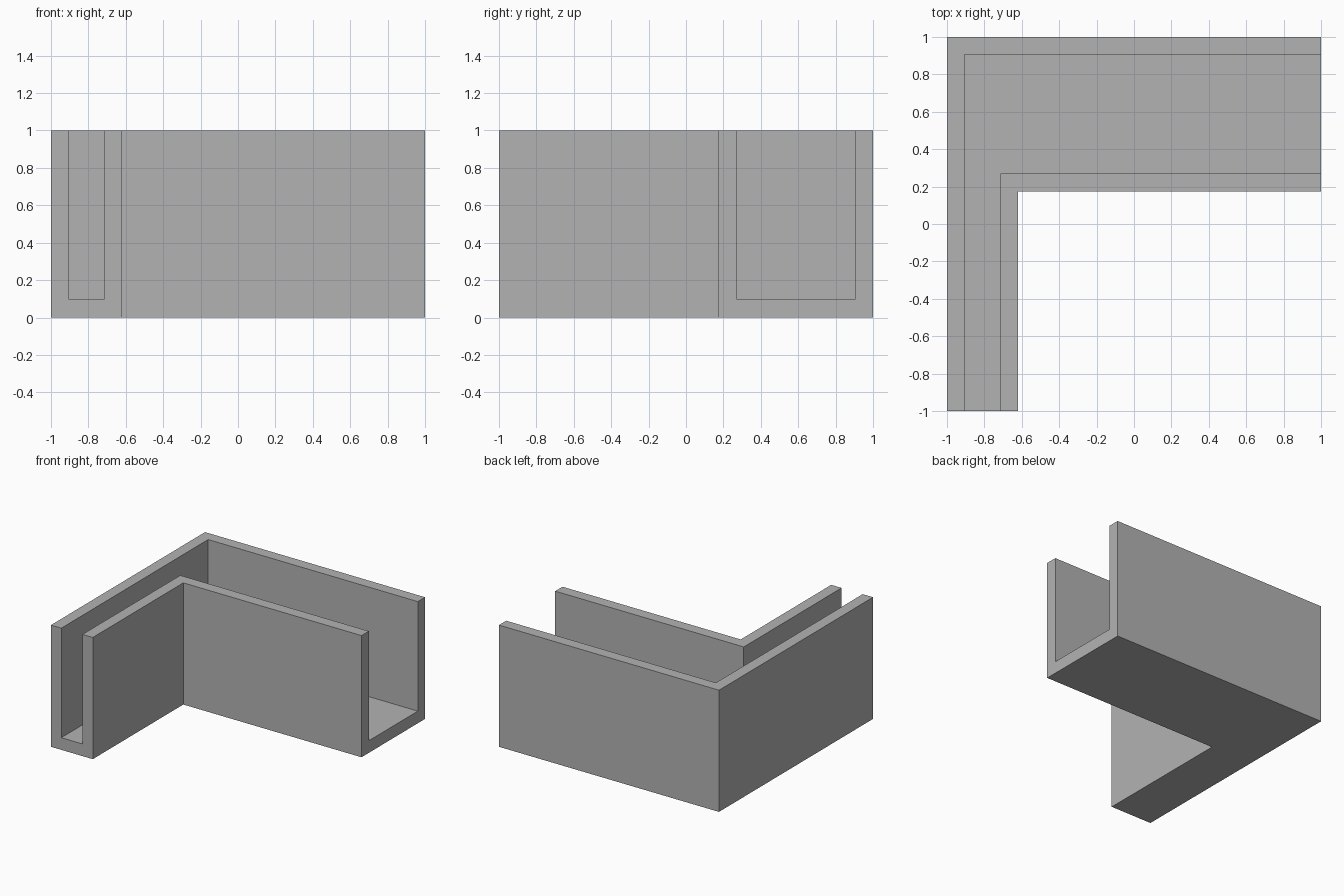
import bpy, bmesh

cube = bpy.data.objects.get("Cube")
if cube:
    bpy.data.objects.remove(cube, do_unlink=True)

# Plain grey material
grey = bpy.data.materials.new("light_grey")
grey.use_nodes = True
colour = (0.45, 0.45, 0.45, 1)
grey.diffuse_color = colour
grey.node_tree.nodes["Principled BSDF"].inputs["Base Color"].default_value = colour

# Wall lines as (x on the narrow arm, y on the wide arm), from outside to inside
outer_face, outer_inside = (-1, 1), (-0.906, 0.906)
inner_inside, inner_face = (-0.714, 0.27), (-0.62, 0.175)
height, floor = 1.0, 0.1

# U-shaped channel section, as wall line and height
section = [
    (outer_face, 0), (outer_face, height),
    (outer_inside, height), (outer_inside, floor),
    (inner_inside, floor), (inner_inside, height),
    (inner_face, height), (inner_face, 0),
]

# Sweep the section from the front end, round the mitred corner, to the side end
bm = bmesh.new()
front_end = [bm.verts.new((x, -1, z)) for (x, y), z in section]
corner = [bm.verts.new((x, y, z)) for (x, y), z in section]
side_end = [bm.verts.new((1, y, z)) for (x, y), z in section]
for a, b in ((front_end, corner), (corner, side_end)):
    for i in range(len(section)):
        j = (i + 1) % len(section)
        bm.faces.new((a[i], a[j], b[j], b[i]))

# Close both ends of the channel
bm.faces.new(front_end)
bm.faces.new(side_end)
bmesh.ops.recalc_face_normals(bm, faces=bm.faces)

mesh = bpy.data.meshes.new("corner_channel")
bm.to_mesh(mesh)
bm.free()
mesh.materials.append(grey)
channel = bpy.data.objects.new("corner_channel", mesh)
bpy.context.collection.objects.link(channel)
